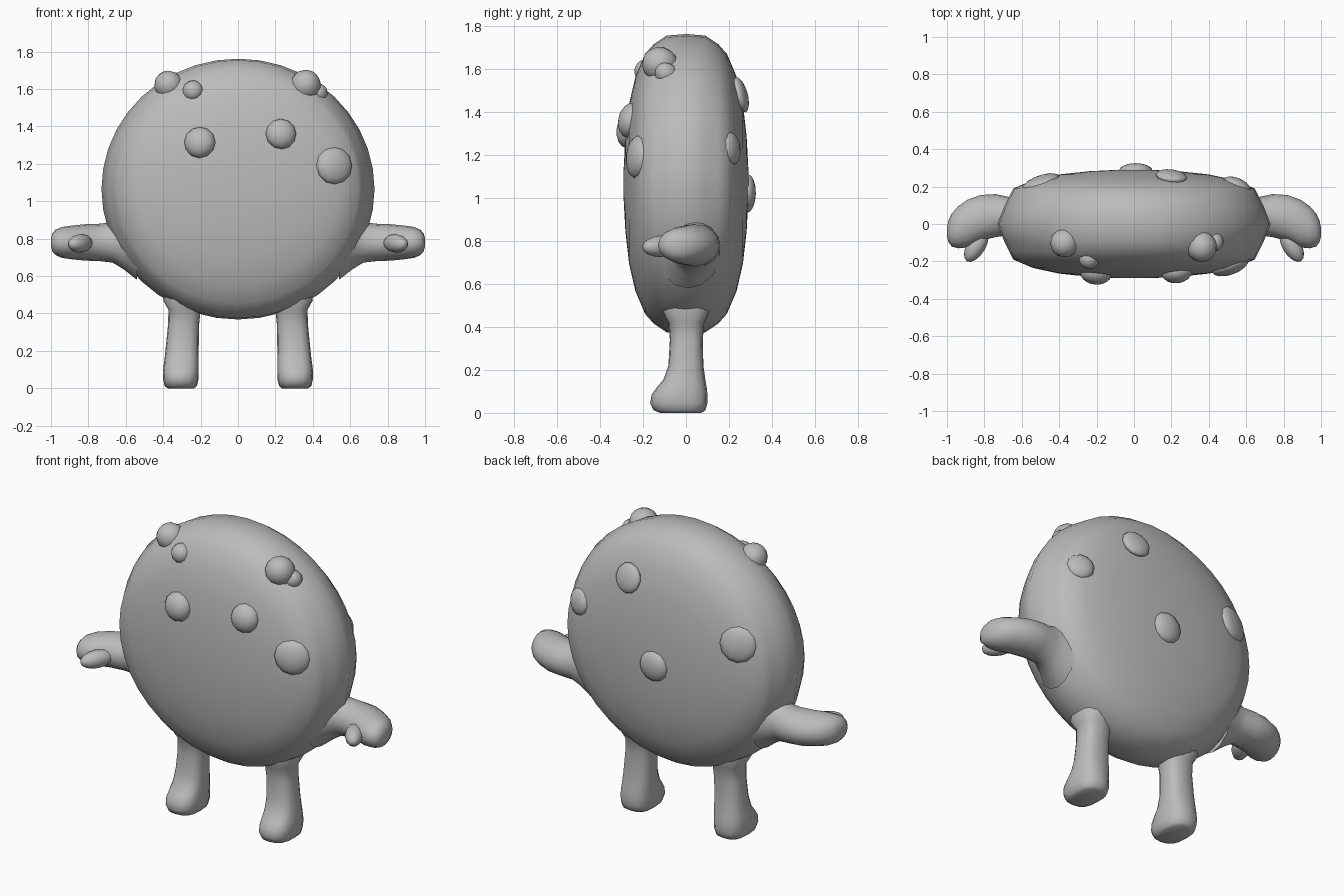
import bpy, bmesh, math
from mathutils import Vector, Matrix

grey = bpy.data.materials.new("soft grey")
grey.diffuse_color = (0.5, 0.5, 0.5, 1)


def finish(bm, name, angle=60):
    bmesh.ops.recalc_face_normals(bm, faces=bm.faces[:])
    me = bpy.data.meshes.new(name)
    bm.to_mesh(me)
    bm.free()
    ob = bpy.data.objects.new(name, me)
    bpy.context.collection.objects.link(ob)
    me.materials.append(grey)
    bpy.ops.object.select_all(action='DESELECT')
    ob.select_set(True)
    bpy.context.view_layer.objects.active = ob
    bpy.ops.object.shade_smooth_by_angle(angle=math.radians(angle))
    return ob


def loft(name, rings, u, v, n=16, power=1.0):
    """Skin closed rings given as (centre, radius along u, radius along v)."""
    u, v = Vector(u), Vector(v)
    bm = bmesh.new()
    loops = []
    for c, a, b in rings:
        loop = []
        for i in range(n):
            t = 2 * math.pi * i / n
            cs, sn = math.cos(t), math.sin(t)
            cs = math.copysign(abs(cs) ** power, cs)
            sn = math.copysign(abs(sn) ** power, sn)
            loop.append(bm.verts.new(Vector(c) + u * a * cs + v * b * sn))
        loops.append(loop)
    for p, q in zip(loops, loops[1:]):
        for i in range(n):
            j = (i + 1) % n
            bm.faces.new((p[i], p[j], q[j], q[i]))
    bm.faces.new(loops[0])
    bm.faces.new(loops[-1])
    return finish(bm, name)


def blob(name, loc, radii, rot):
    bm = bmesh.new()
    m = Matrix.Translation(loc) @ rot.to_matrix().to_4x4() @ Matrix.Diagonal((*radii, 1))
    bmesh.ops.create_uvsphere(bm, u_segments=12, v_segments=8, radius=1, matrix=m)
    return finish(bm, name)


# Body: thick round disc, half profile as (depth, half width, half height)
CZ = 1.065
half = [(0.0, 0.73, 0.697), (0.09, 0.695, 0.69), (0.15, 0.665, 0.65),
        (0.19, 0.645, 0.605), (0.235, 0.54, 0.50), (0.265, 0.40, 0.37),
        (0.282, 0.24, 0.22), (0.29, 0.08, 0.07)]
profile = [(-y, a, b) for y, a, b in reversed(half[1:])] + half
loft("body", [((0, y, CZ), a, b) for y, a, b in profile], (1, 0, 0), (0, 0, 1), 40)

# Limbs: arm rings (x, y min, y max, z radius), leg rings (z, x min, x max, y min, y max)
arm = [(0.54, -0.15, 0.17, 0.20), (0.61, -0.09, 0.15, 0.145), (0.67, -0.06, 0.145, 0.108),
       (0.74, -0.07, 0.16, 0.10), (0.82, -0.09, 0.155, 0.097), (0.89, -0.125, 0.13, 0.09),
       (0.94, -0.13, 0.095, 0.083), (0.975, -0.12, 0.055, 0.068),
       (0.993, -0.095, 0.015, 0.047), (1.0, -0.065, -0.02, 0.02)]
leg = [(0.0, 0.235, 0.375, -0.12, 0.07), (0.012, 0.22, 0.392, -0.15, 0.09),
       (0.045, 0.212, 0.40, -0.167, 0.10), (0.085, 0.21, 0.402, -0.16, 0.10),
       (0.12, 0.21, 0.398, -0.135, 0.096), (0.155, 0.21, 0.393, -0.105, 0.09),
       (0.22, 0.21, 0.386, -0.082, 0.081), (0.34, 0.208, 0.374, -0.075, 0.078),
       (0.42, 0.20, 0.372, -0.082, 0.085), (0.47, 0.18, 0.40, -0.11, 0.11),
       (0.56, 0.20, 0.38, -0.10, 0.10)]
for s, side in ((-1, "left"), (1, "right")):
    loft(side + "_arm", [((s * x, (p + q) / 2, 0.78), (q - p) / 2, r) for x, p, q, r in arm],
         (0, 1, 0), (0, 0, 1))
    loft(side + "_leg", [((s * (a + b) / 2, (p + q) / 2, z), (b - a) / 2, (q - p) / 2)
                         for z, a, b, p, q in leg], (1, 0, 0), (0, 1, 0), 16, 0.75)
    aim = Vector((s * 0.09, -0.15, -0.01))
    blob(side + "_thumb", (s * 0.843, -0.115, 0.775), (0.05, 0.05, 0.098),
         aim.to_track_quat('Z', 'Y'))

# Bumps: (x, y, z, radius, height), each facing outward from the body
bumps = [(-0.37, -0.10, 1.62, 0.078, 0.08), (-0.24, -0.185, 1.59, 0.057, 0.055),
         (0.36, -0.12, 1.62, 0.083, 0.085), (0.425, -0.09, 1.575, 0.052, 0.06),
         (-0.205, -0.265, 1.315, 0.085, 0.058), (0.23, -0.26, 1.36, 0.083, 0.055),
         (0.515, -0.225, 1.19, 0.102, 0.045), (0.55, 0.21, 1.23, 0.078, 0.035),
         (0.20, 0.255, 1.48, 0.085, 0.03), (0.01, 0.285, 1.02, 0.09, 0.04),
         (-0.50, 0.222, 1.26, 0.105, 0.035)]
for i, (x, y, z, r, h) in enumerate(bumps):
    n = Vector((x / 0.53, y / 0.084, (z - CZ) / 0.48))
    blob("bump_%d" % (i + 1), (x, y, z), (r, r, h), n.to_track_quat('Z', 'Y'))
